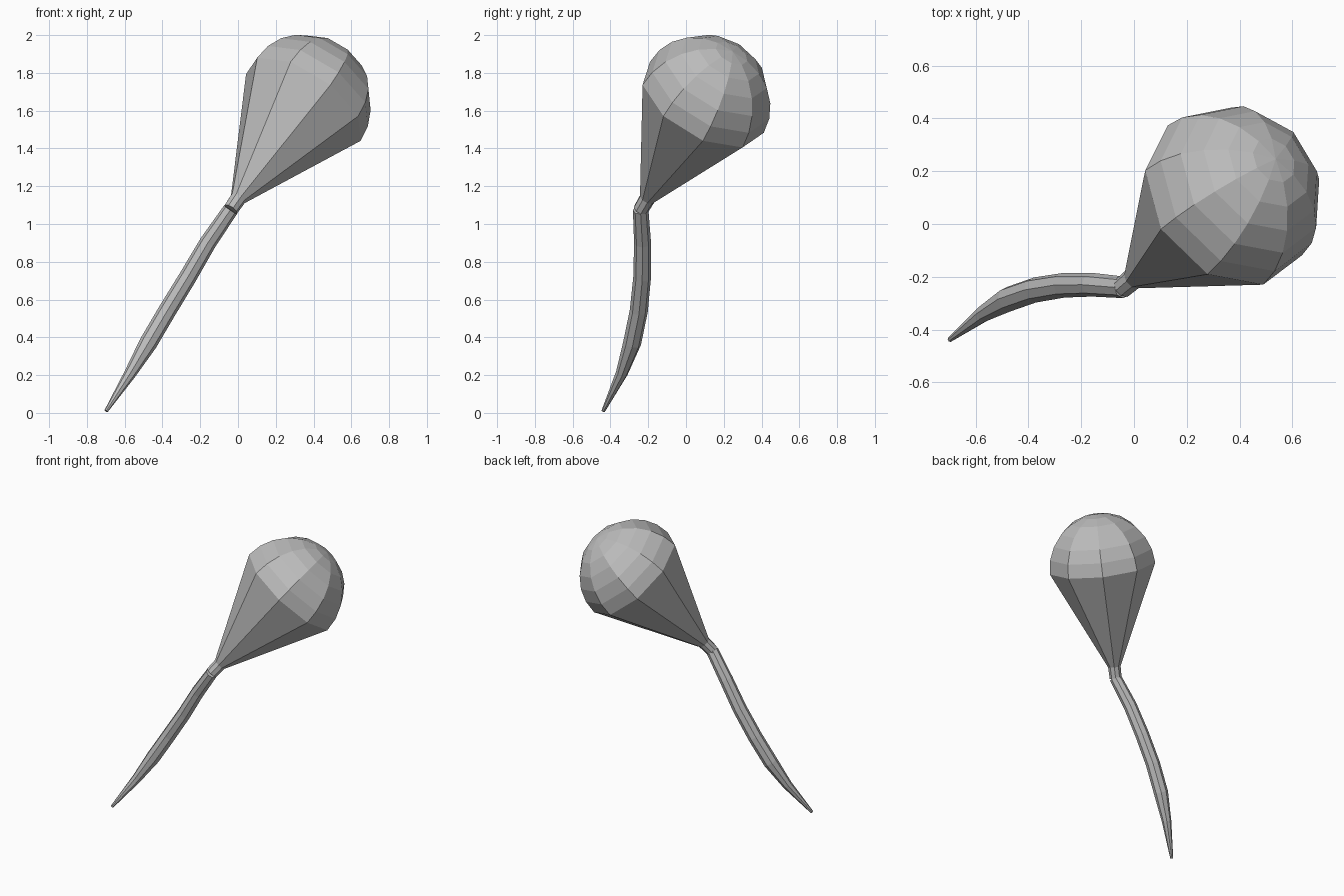
import bpy, bmesh, math
from mathutils import Vector

cube = bpy.data.objects.get("Cube")
if cube:
    bpy.data.objects.remove(cube, do_unlink=True)

grey = bpy.data.materials.new("plain grey")
grey.use_nodes = True
COLOUR = (0.5, 0.5, 0.5, 1)
grey.diffuse_color = COLOUR
grey.node_tree.nodes["Principled BSDF"].inputs["Base Color"].default_value = COLOUR


def loft(name, rings, sides, ref):
    """Flat-faced tube through rings of (centre, axis, radius)."""
    bm = bmesh.new()
    loops = []
    for centre, axis, radius in rings:
        u = (ref - axis * ref.dot(axis)).normalized()
        v = axis.cross(u)
        turns = [math.tau * i / sides for i in range(sides)]
        loops.append([bm.verts.new(centre + radius * (u * math.cos(a) + v * math.sin(a)))
                      for a in turns])
    for low, high in zip(loops, loops[1:]):
        for i in range(sides):
            j = (i + 1) % sides
            bm.faces.new((low[i], low[j], high[j], high[i]))
    bm.faces.new(loops[0][::-1])
    if rings[-1][2] > 0:
        bm.faces.new(loops[-1])
    bmesh.ops.remove_doubles(bm, verts=bm.verts, dist=0.0001)
    bmesh.ops.recalc_face_normals(bm, faces=bm.faces)
    mesh = bpy.data.meshes.new(name)
    bm.to_mesh(mesh)
    bm.free()
    mesh.materials.append(grey)
    obj = bpy.data.objects.new(name, mesh)
    bpy.context.collection.objects.link(obj)
    return obj


# Bulb: short neck, straight cone, then a faceted dome
axis = Vector((0.512, 0.431, 0.742)).normalized()
middle = Vector((0.352, 0.091, 1.645))
R = 0.361
rings = [(middle - axis * 0.767, axis, 0.041), (middle - axis * 0.687, axis, 0.043)]
for k in range(7):
    a = math.radians(15 * k)
    rings.append((middle + axis * R * math.sin(a), axis, R * math.cos(a) if k < 6 else 0))
loft("bulb", rings, 9, Vector((-0.2, -0.778, 0.596)))

# Tail: gently bent stem tapering to a point
path = [Vector(p) for p in (
    (-0.698, -0.438, 0.01), (-0.57, -0.34, 0.21), (-0.475, -0.285, 0.37),
    (-0.375, -0.25, 0.54), (-0.265, -0.232, 0.72), (-0.16, -0.23, 0.90),
    (-0.04, -0.24, 1.075))]
radii = (0.01, 0.032, 0.048, 0.048, 0.047, 0.045, 0.041)
rings = []
for i, point in enumerate(path):
    tangent = path[min(i + 1, len(path) - 1)] - path[max(i - 1, 0)]
    rings.append((point, tangent.normalized(), radii[i]))
loft("tail", rings, 8, Vector((0, -1, 0)))
